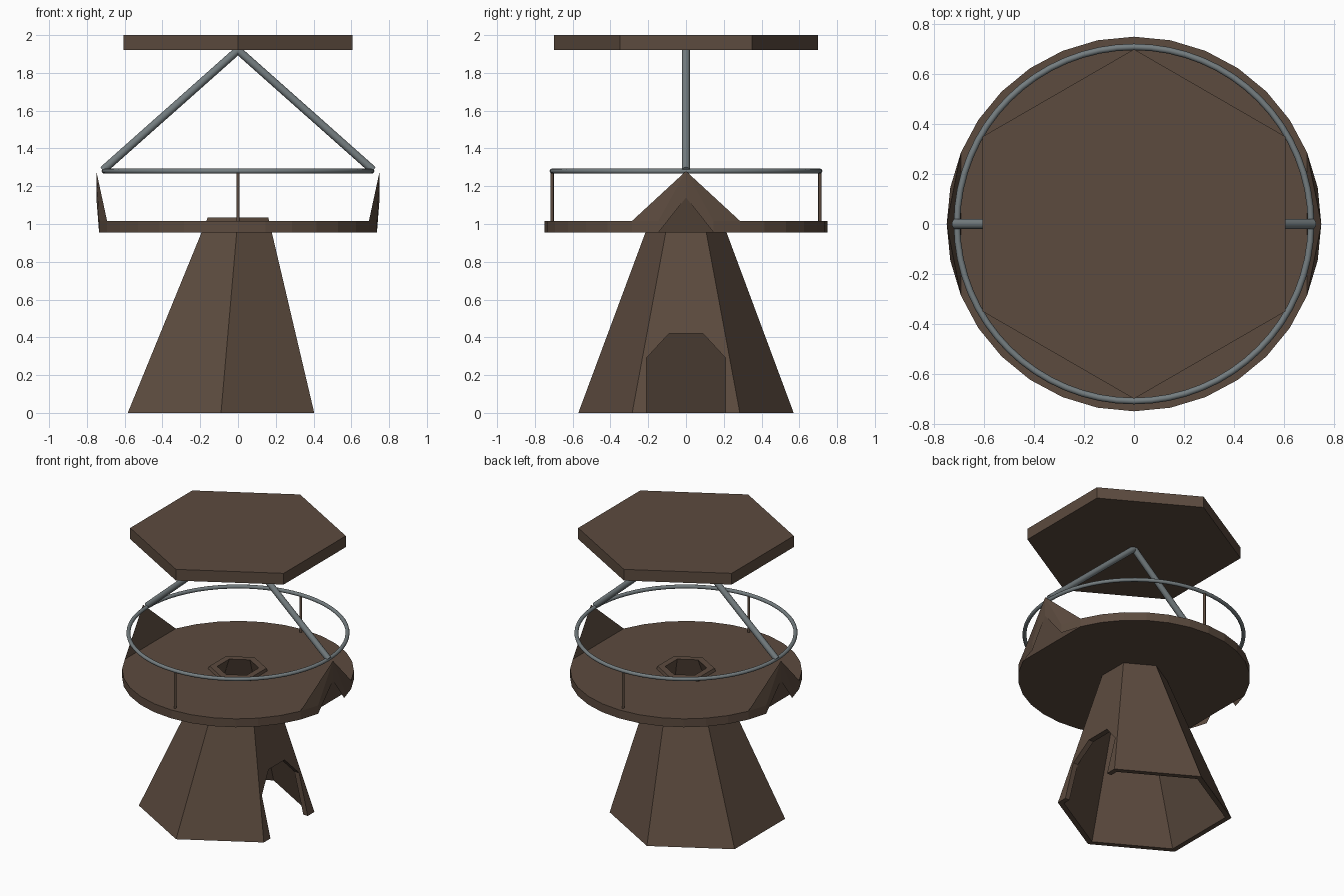
import bpy, bmesh, math
from mathutils import Vector

if "Cube" in bpy.data.objects:
    bpy.data.objects.remove(bpy.data.objects["Cube"])


def material(name, color):
    m = bpy.data.materials.new(name)
    m.diffuse_color = (*color, 1)
    m.use_nodes = True
    m.node_tree.nodes["Principled BSDF"].inputs["Base Color"].default_value = m.diffuse_color
    return m


BROWN = material("dark_brown", (0.107, 0.070, 0.049))
GREY = material("metal_grey", (0.175, 0.205, 0.215))


def finish(bm, name, mat):
    bmesh.ops.recalc_face_normals(bm, faces=bm.faces[:])
    me = bpy.data.meshes.new(name)
    bm.to_mesh(me)
    bm.free()
    me.materials.append(mat)
    ob = bpy.data.objects.new(name, me)
    bpy.context.collection.objects.link(ob)
    return ob


def ring(bm, n, r, z, cx=0.0, turn=0.0):
    return [bm.verts.new((cx + r * math.cos(turn + 2 * math.pi * i / n),
                          r * math.sin(turn + 2 * math.pi * i / n), z)) for i in range(n)]


def bridge(bm, a, b):
    n = len(a)
    for i in range(n):
        j = (i + 1) % n
        bm.faces.new((a[i], a[j], b[j], b[i]))


def smooth(ob):
    bpy.ops.object.select_all(action='DESELECT')
    ob.select_set(True)
    bpy.context.view_layer.objects.active = ob
    bpy.ops.object.shade_smooth_by_angle(angle=math.radians(50))


def rod(name, p, q, r, mat):
    p, q = Vector(p), Vector(q)
    d = q - p
    bpy.ops.mesh.primitive_cylinder_add(vertices=16, radius=r, depth=d.length, location=(p + q) / 2)
    ob = bpy.context.object
    ob.name = name
    ob.rotation_mode = 'QUATERNION'
    ob.rotation_quaternion = d.to_track_quat('Z', 'Y')
    ob.data.materials.append(mat)
    smooth(ob)


# hollow, slightly leaning hexagonal tower
bm = bmesh.new()
h = math.pi / 6
loops = [ring(bm, 6, 0.57, 0, -0.09, h), ring(bm, 6, 0.185, 1.035, 0, h),
         ring(bm, 6, 0.135, 1.035, 0, h), ring(bm, 6, 0.53, 0, -0.09, h)]
for i in range(4):
    bridge(bm, loops[i], loops[(i + 1) % 4])
tower = finish(bm, "tower", BROWN)

# doorway cut through the right-hand wall
bm = bmesh.new()
door = [(-0.21, -0.1), (0.21, -0.1), (0.21, 0.29), (0.09, 0.42), (-0.09, 0.42), (-0.21, 0.29)]
near = [bm.verts.new((0.7, y, z)) for y, z in door]
far = [bm.verts.new((0.1, y, z)) for y, z in door]
bridge(bm, near, far)
bm.faces.new(near)
bm.faces.new(far)
cutter = finish(bm, "door_cutter", BROWN)
cutter.hide_render = True
mod = tower.modifiers.new("doorway", 'BOOLEAN')
mod.operation = 'DIFFERENCE'
mod.solver = 'EXACT'
mod.object = cutter
bpy.context.view_layer.objects.active = tower
bpy.ops.object.modifier_apply(modifier=mod.name)
bpy.data.objects.remove(cutter)

# round platform whose left and right rim points are pulled up into peaks
bm = bmesh.new()
N = 32
top, bot = ring(bm, N, 0.75, 1.015), ring(bm, N, 0.75, 0.955)
top_in, bot_in = ring(bm, N, 0.155, 1.015), ring(bm, N, 0.172, 0.955)
for k in (0, 16):
    top[k].co.z, bot[k].co.z = 1.28, 1.14
bridge(bm, top, bot)
bridge(bm, top_in, bot_in)
for out, inn in ((top, top_in), (bot, bot_in)):
    for k in (0, 16):
        v = [out[(k + d) % N] for d in range(-2, 3)]
        bm.faces.new((v[0], v[1], v[2]))
        bm.faces.new((v[2], v[3], v[4]))
        bm.faces.new((v[0], v[2], v[4]))
        bm.faces.new([v[0], v[4]] + [inn[(k + d) % N] for d in range(2, -3, -1)])
        for i in range(k + 2, k + 14):
            j = (i + 1) % N
            i %= N
            bm.faces.new((out[i], out[j], inn[j], inn[i]))
finish(bm, "platform", BROWN)

# hexagonal roof slab
bm = bmesh.new()
a, b = ring(bm, 6, 0.70, 1.92, 0, h), ring(bm, 6, 0.70, 2.0, 0, h)
bridge(bm, a, b)
bm.faces.new(a)
bm.faces.new(b)
finish(bm, "roof", BROWN)

# round hand rail
bpy.ops.mesh.primitive_torus_add(major_segments=64, minor_segments=12, major_radius=0.709,
                                 minor_radius=0.013, location=(0, 0, 1.28))
rail = bpy.context.object
rail.name = "hand_rail"
rail.data.materials.append(GREY)
smooth(rail)

# rail posts and roof struts
for s, side in ((-1, "front"), (1, "back")):
    rod(side + "_post", (0, s * 0.709, 1.0), (0, s * 0.709, 1.28), 0.009, BROWN)
for s, side in ((-1, "left"), (1, "right")):
    rod(side + "_strut", (s * 0.715, 0, 1.285), (0, 0, 1.92), 0.021, GREY)
